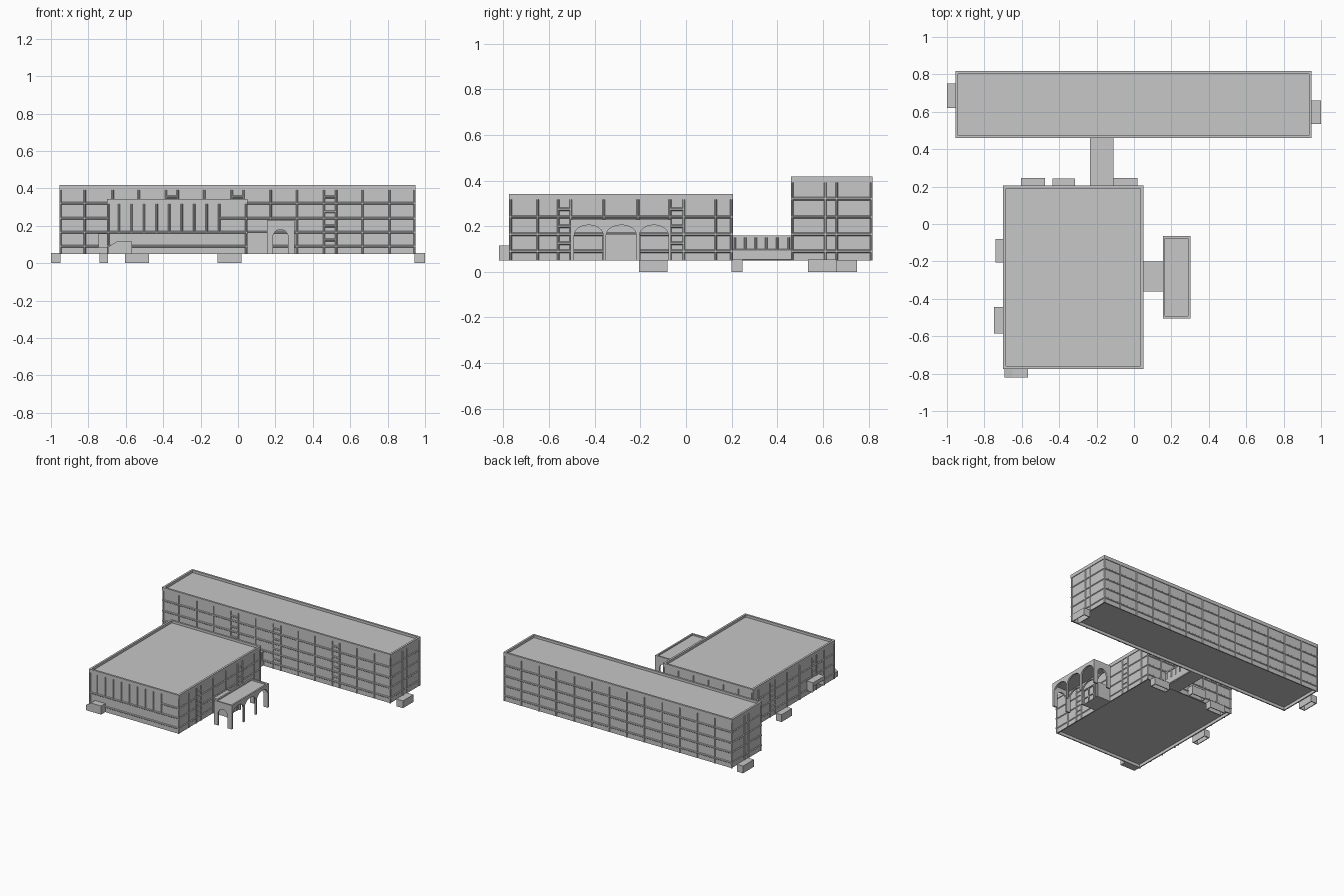
import bpy, bmesh, math

if "Cube" in bpy.data.objects:
    bpy.data.objects.remove(bpy.data.objects["Cube"])

grey = bpy.data.materials.new("plain grey")
grey.diffuse_color = (0.57, 0.57, 0.57, 1)
grey.use_nodes = True
grey.node_tree.nodes["Principled BSDF"].inputs["Base Color"].default_value = grey.diffuse_color
D = 0.005            # relief depth of the facade framing
BASE = 0.05          # underside of the buildings


def finish(name, bm):
    bmesh.ops.recalc_face_normals(bm, faces=bm.faces)
    me = bpy.data.meshes.new(name)
    bm.to_mesh(me)
    bm.free()
    me.materials.append(grey)
    ob = bpy.data.objects.new(name, me)
    bpy.context.collection.objects.link(ob)
    return ob


def add_box(bm, x0, x1, y0, y1, z0, z1):
    vs = bmesh.ops.create_cube(bm, size=1)["verts"]
    for v in vs:
        v.co.x = x1 if v.co.x > 0 else x0
        v.co.y = y1 if v.co.y > 0 else y0
        v.co.z = z1 if v.co.z > 0 else z0
    return vs


def box(name, *dims):
    bm = bmesh.new()
    add_box(bm, *dims)
    return finish(name, bm)


def ring(name, x0, x1, y0, y1, z0, z1, w):
    """Four-sided wall running round a rectangle."""
    bm = bmesh.new()
    add_box(bm, x0, x1, y0, y0 + w, z0, z1)
    add_box(bm, x0, x1, y1 - w, y1, z0, z1)
    add_box(bm, x0, x0 + w, y0 + w, y1 - w, z0, z1)
    add_box(bm, x1 - w, x1, y0 + w, y1 - w, z0, z1)
    return finish(name, bm)


def framing(name, ext, side, strips):
    """Raised strips (a0, a1, z0, z1) with chamfered long edges on one side of a block."""
    axis, wall, inward = {"front": (0, ext[2], 1), "back": (0, ext[3], -1),
                          "left": (1, ext[0], 1), "right": (1, ext[1], -1)}[side]
    bm = bmesh.new()
    for a0, a1, za, zb in strips:
        upright = (zb - za) > (a1 - a0)
        c = 0.3 * min(a1 - a0, zb - za, 0.014)
        for v in add_box(bm, 0, 1, 0, 1, 0, 1):
            a, d, z = (v.co.x, v.co.y, v.co.z) if axis == 0 else (v.co.y, v.co.x, v.co.z)
            outer = d < 0.5
            t = c if outer else 0
            na = (a1 - t * upright) if a > 0.5 else (a0 + t * upright)
            nz = (zb - t * (not upright)) if z > 0.5 else (za + t * (not upright))
            nd = wall if outer else wall + inward * D
            v.co = (na, nd, nz) if axis == 0 else (nd, na, nz)
    return finish(name, bm)


def grid(a0, a1, top, bands, ribs, bays=(), foot=BASE):
    """Floor bands, ribs and the offset rungs of the stair bays."""
    s = [(a0, a1, z - 0.007, z + 0.007) for z in bands]
    s += [(r - 0.006, r + 0.006, foot, top) for r in list(ribs) + [a0 + 0.006, a1 - 0.006]]
    for b0, b1 in bays:
        s += [(b - 0.006, b + 0.006, foot, top) for b in (b0, b1)]
        s += [(b0, b1, z + 0.027, z + 0.042) for z in bands if z + 0.042 < top]
    return s


def block(name, ext, top):
    """Building core with a recessed roof, a parapet and a recessed floor."""
    x0, x1, y0, y1 = ext
    core = (x0 + D, x1 - D, y0 + D, y1 - D)
    box(name + "_core", *core, BASE + 0.022, top - 0.018)
    ring(name + "_skirt", *core, BASE, BASE + 0.022, 0.008)
    ring(name + "_parapet", x0, x1, y0, y1, top - 0.026, top, 0.015)


def even(a0, a1, n):
    return [a0 + (a1 - a0) * i / n for i in range(1, n)]


# Long building
L = (-0.955, 0.95, 0.459, 0.818)
LT = 0.418
block("long_building", L, LT)
floors = [0.09, 0.165, 0.24, 0.32]
framing("long_building_front_frame", L, "front", grid(
    L[0], L[1], LT - 0.02, floors,
    [-0.82, -0.67, -0.53, -0.18, 0.175, 0.315, 0.665, 0.81],
    [(-0.385, -0.322), (-0.033, 0.03), (0.46, 0.525)]))
framing("long_building_back_frame", L, "back", grid(
    L[0], L[1], LT - 0.02, floors, even(L[0], L[1], 13)))
for side in ("left", "right"):
    framing("long_building_%s_frame" % side, L, side, grid(
        L[2], L[3], LT - 0.02, floors, [0.61, 0.66]))

# Main hall
H = (-0.70, 0.05, -0.775, 0.205)
HT = 0.342
block("main_hall", H, HT)
floors = [0.09, 0.165, 0.24]
for side in ("left", "right"):
    framing("main_hall_%s_frame" % side, H, side, grid(
        H[2], H[3], HT - 0.02, floors, [-0.65, -0.36, -0.21, 0.13],
        [(-0.56, -0.505), (-0.07, -0.01)]))
fins = [(x - 0.006, x + 0.006, 0.165, 0.32) for x in [-0.636 + 0.067 * i for i in range(9)]]
low = grid(H[0], H[1], 0.32, [0.09, 0.165], [])
framing("main_hall_front_fins", H, "front", fins + low + [(-0.10, 0.05, 0.233, 0.247)])
framing("main_hall_back_frame", H, "back", grid(
    H[0], H[1], HT - 0.02, floors, even(H[0], H[1], 6)))

# Corridor joining the two buildings
C = (-0.235, -0.11, 0.20, 0.465)
box("corridor_core", C[0] + D, C[1] - D, C[2], C[3], BASE, 0.157)
box("corridor_roof", C[0], C[1], C[2], C[3], 0.15, 0.16)
for side in ("left", "right"):
    framing("corridor_%s_frame" % side, C, side,
            [(C[2], C[3], BASE, 0.10)] +
            [(y - 0.005, y + 0.005, 0.10, 0.15) for y in (0.215, 0.26, 0.306, 0.352, 0.40, 0.45)])


# Arcade wall drawn as one outline with its openings
def arch_wall(name, a0, a1, z1, arches, spring, top, axis, p0, p1):
    pts = [(a0, BASE), (a0, z1), (a1, z1), (a1, BASE)]
    for b0, b1 in reversed(arches):
        c, r = (b0 + b1) / 2, (b1 - b0) / 2
        pts.append((b1, BASE))
        for i in range(13):
            t = math.pi * i / 12
            pts.append((c + r * math.cos(t), spring + (top - spring) * math.sin(t)))
        pts.append((b0, BASE))
    bm = bmesh.new()
    vs = [bm.verts.new((a, p0, z) if axis == "x" else (p0, a, z)) for a, z in pts]
    ext = bmesh.ops.extrude_face_region(bm, geom=[bm.faces.new(vs)])
    for v in ext["geom"]:
        if isinstance(v, bmesh.types.BMVert):
            if axis == "x":
                v.co.y = p1
            else:
                v.co.x = p1
    bmesh.ops.triangulate(bm, faces=[g for g in bm.faces if len(g.verts) > 4])
    return finish(name, bm)


# Arcaded entrance porch
P = (0.155, 0.302, -0.505, -0.065)
three = [(-0.490, -0.363), (-0.35, -0.217), (-0.204, -0.077)]
arch_wall("porch_outer_arcade", P[2], P[3], 0.23, three, 0.16, 0.205, "y", P[1], P[1] - 0.012)
arch_wall("porch_inner_arcade", P[2], P[3], 0.23, three, 0.16, 0.205, "y", P[0], P[0] + 0.012)
end = [(0.187, 0.268)]
arch_wall("porch_front_arch", P[0] + 0.012, P[1] - 0.012, 0.23, end, 0.14, 0.18, "x", P[2], P[2] + 0.012)
arch_wall("porch_back_arch", P[0] + 0.012, P[1] - 0.012, 0.23, end, 0.14, 0.18, "x", P[3], P[3] - 0.012)
box("porch_roof", P[0] + 0.01, P[1] - 0.01, P[2] + 0.01, P[3] - 0.01, 0.21, 0.22)

# Passage from the porch to the hall, with its double door
box("porch_passage", 0.045, 0.155, -0.36, -0.20, BASE, 0.165)
bm = bmesh.new()
for y in (-0.345, -0.292, -0.238):
    add_box(bm, 0.154, 0.161, y - 0.004, y + 0.004, BASE, 0.155)
for z in (0.09, 0.152):
    add_box(bm, 0.154, 0.161, -0.349, -0.234, z - 0.003, z + 0.003)
finish("passage_door_frame", bm)


# Small entrances: open-bottomed shells
def shell(name, x0, x1, y0, y1, z0, z1):
    ring(name + "_sides", x0, x1, y0, y1, z0, z1 - 0.006, 0.006)
    box(name + "_top", x0, x1, y0, y1, z1 - 0.006, z1)


for name, x0, x1, y0, y1, z0, z1 in (
        ("long_left_entrance", -1.0, -0.95, 0.62, 0.75, 0, 0.055),
        ("long_right_entrance", 0.945, 1.0, 0.535, 0.66, 0, 0.055),
        ("hall_left_entrance", -0.74, -0.695, -0.205, -0.08, 0, 0.055),
        ("hall_left_canopy", -0.748, -0.695, -0.585, -0.445, 0.13, 0.158),
        ("hall_back_entrance_left", -0.605, -0.475, 0.20, 0.247, 0, 0.055),
        ("hall_back_entrance_right", -0.11, 0.02, 0.20, 0.247, 0, 0.055),
        ("hall_back_canopy", -0.435, -0.315, 0.20, 0.244, 0.05, 0.115)):
    shell(name, x0, x1, y0, y1, z0, z1)

# Side brackets carrying the left canopy
for label, y in (("front", -0.585), ("back", -0.451)):
    box("canopy_%s_bracket" % label, -0.745, -0.695, y, y + 0.006, 0.085, 0.132)

# Front steps block with one sloped corner
bm = bmesh.new()
vs = [bm.verts.new((x, -0.82, z)) for x, z in
      ((-0.692, BASE), (-0.692, 0.088), (-0.65, 0.115), (-0.567, 0.115), (-0.567, BASE))]
ext = bmesh.ops.extrude_face_region(bm, geom=[bm.faces.new(vs)])
for v in ext["geom"]:
    if isinstance(v, bmesh.types.BMVert):
        v.co.y = -0.77
finish("hall_front_entrance", bm)
